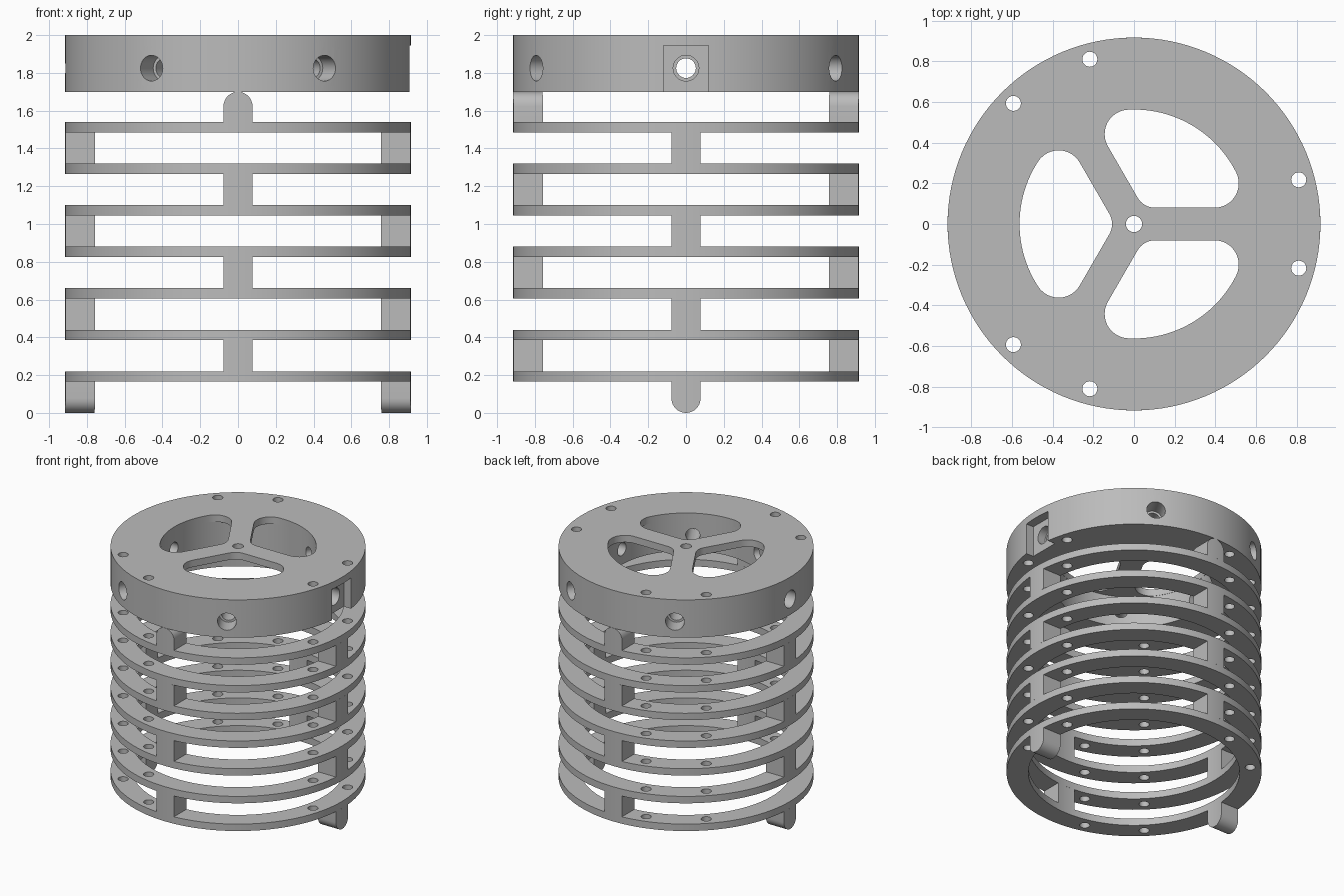
import bpy
import bmesh
from math import sin, cos, asin, sqrt, pi, radians, degrees
from mathutils import Matrix

cube = bpy.data.objects.get("Cube")
if cube:
    bpy.data.objects.remove(cube, do_unlink=True)

OUTER, INNER, CAVITY = 0.917, 0.76, 0.565
CAP_LOW, CAP_TOP, PLATE_LOW = 1.70, 2.0, 1.945
RING_STEP, RING_THICK, RING_FIRST, RING_COUNT = 0.22, 0.055, 0.165, 7
HALF = 0.077                      # half width of struts and tabs

grey = bpy.data.materials.new("plain grey")
grey.use_nodes = True
grey.diffuse_color = (0.5, 0.5, 0.5, 1)
grey.node_tree.nodes["Principled BSDF"].inputs["Base Color"].default_value = (0.5, 0.5, 0.5, 1)


def turn(angle):
    return Matrix.Rotation(radians(angle), 4, 'Z')


def arc(radius, start, end, steps, cx=0, cy=0):
    angles = [radians(start + (end - start) * i / steps) for i in range(steps + 1)]
    return [(cx + radius * cos(a), cy + radius * sin(a)) for a in angles]


def circle(radius, sides, cx=0, cy=0):
    return arc(radius, 0, 360, sides, cx, cy)[:-1]


def add_object(name, bm):
    bmesh.ops.recalc_face_normals(bm, faces=bm.faces)
    mesh = bpy.data.meshes.new(name)
    bm.to_mesh(mesh)
    bm.free()
    obj = bpy.data.objects.new(name, mesh)
    bpy.context.collection.objects.link(obj)
    return obj


def prism(name, outline, low, high, matrix=Matrix()):
    bm = bmesh.new()
    bottom = [bm.verts.new((x, y, low)) for x, y in outline]
    top = [bm.verts.new((x, y, high)) for x, y in outline]
    bm.faces.new(bottom)
    bm.faces.new(top)
    for i in range(len(outline)):
        bm.faces.new((bottom[i - 1], bottom[i], top[i], top[i - 1]))
    bm.transform(matrix)
    return add_object(name, bm)


def activate(obj):
    bpy.ops.object.select_all(action='DESELECT')
    obj.select_set(True)
    bpy.context.view_layer.objects.active = obj


def cut(target, outline, low, high, matrix=Matrix()):
    cutter = prism("cutter", outline, low, high, matrix)
    cutter.hide_render = True
    activate(target)
    mod = target.modifiers.new("cut", 'BOOLEAN')
    mod.operation, mod.solver, mod.object = 'DIFFERENCE', 'EXACT', cutter
    bpy.ops.object.modifier_apply(modifier=mod.name)
    bpy.data.objects.remove(cutter, do_unlink=True)


def finish(obj):
    obj.data.materials.clear()
    obj.data.materials.append(grey)
    activate(obj)
    bpy.ops.object.shade_smooth_by_angle(angle=radians(30))


def bolt_holes(target, low, high):
    for spoke in (0, 120, 240):
        for side in (-15, 15):
            cut(target, circle(0.037, 24, 0.839), low, high, turn(spoke + side))


def strut(name, angle, low, high):
    """Curved block between the two radii; low and high are functions of the offset."""
    bm = bmesh.new()
    steps, previous = 16, None
    for i in range(steps + 1):
        s = -HALF * cos(pi * i / steps)
        xo, xi = sqrt(OUTER ** 2 - s * s), sqrt(INNER ** 2 - s * s)
        column = [bm.verts.new(p) for p in ((xo, s, low(s)), (xo, s, high(s)),
                                            (xi, s, high(s)), (xi, s, low(s)))]
        if previous:
            for k in range(4):
                bm.faces.new((previous[k - 1], previous[k], column[k], column[k - 1]))
        if i in (0, steps):
            bm.faces.new(column)
        previous = column
    bm.transform(turn(angle))
    finish(add_object(name, bm))


# Cap: disc hollowed from below
cap = prism("cap", circle(OUTER, 128), CAP_LOW, CAP_TOP)
cut(cap, circle(CAVITY, 96), CAP_LOW - 0.1, PLATE_LOW)

# Three rounded windows that leave three spokes
rim, spoke_half, r_out, r_in = CAVITY - 0.002, 0.08, 0.12, 0.1
reach = rim - r_out
tilt = 60 - degrees(asin((spoke_half + r_out) / reach))
fx, fy = reach * cos(radians(tilt)), reach * sin(radians(tilt))
window = (arc(rim, -tilt, tilt, 24)
          + arc(r_out, tilt, 150, 12, fx, fy)[1:]
          + arc(r_in, 150, 210, 8, (spoke_half + r_in) / sin(radians(60)))
          + arc(r_out, 210, 360 - tilt, 12, fx, -fy)[:-1])
for angle in (60, 180, 300):
    cut(cap, window, PLATE_LOW - 0.05, CAP_TOP + 0.1, turn(angle))

# Vertical holes in the cap
cut(cap, circle(0.04, 24), PLATE_LOW - 0.05, CAP_TOP + 0.1)
bolt_holes(cap, CAP_LOW - 0.1, CAP_TOP + 0.1)

# Square pocket on one side, open at the bottom
cut(cap, [(0.845, -0.12), (1, -0.12), (1, 0.12), (0.845, 0.12)], CAP_LOW - 0.1, PLATE_LOW)

# Six stepped radial holes
for angle in range(0, 360, 60):
    sideways = turn(angle) @ Matrix.Translation((0, 0, 1.825)) @ Matrix.Rotation(pi / 2, 4, 'Y')
    cut(cap, circle(0.052, 32), 0.45, 0.95, sideways)
    cut(cap, circle(0.068, 32), 0.78, 1.0, sideways)
finish(cap)

# Stack of drilled rings sharing one mesh
ring = prism("ring_1", circle(OUTER, 128), 0, RING_THICK)
cut(ring, circle(INNER, 128), -0.1, 0.2)
bolt_holes(ring, -0.1, 0.2)
finish(ring)
ring.location.z = RING_FIRST
for n in range(1, RING_COUNT):
    copy = ring.copy()
    copy.name = f"ring_{n + 1}"
    copy.location.z = RING_FIRST + n * RING_STEP
    bpy.context.collection.objects.link(copy)

# Struts between the rings, alternating between the two axes
for n in range(RING_COUNT - 1):
    low = RING_FIRST + RING_THICK + n * RING_STEP
    high = RING_FIRST + (n + 1) * RING_STEP
    for side in (0, 180):
        strut(f"strut_{n + 1}_{side}", side + (90 if n % 2 == 0 else 0),
              lambda s: low, lambda s: high)


# Rounded tabs below the lowest ring and above the highest ring
def bulge(s):
    return HALF - sqrt(max(0, HALF ** 2 - s * s))


stack_top = RING_FIRST + (RING_COUNT - 1) * RING_STEP + RING_THICK
for side in (0, 180):
    strut(f"bottom_tab_{side}", side, bulge, lambda s: RING_FIRST)
    strut(f"top_tab_{side}", side + 90, lambda s: stack_top, lambda s: CAP_LOW - bulge(s))
